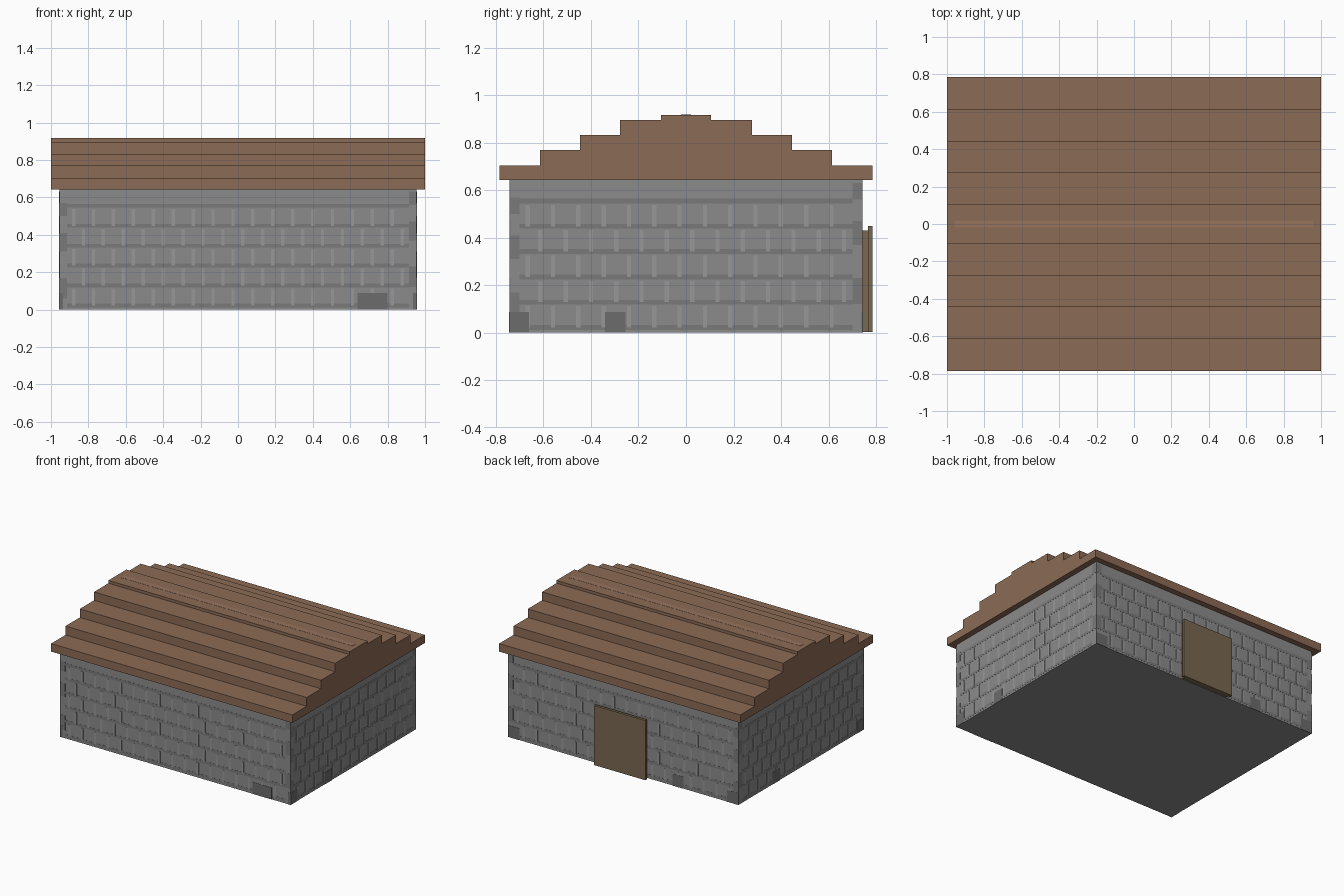
import bpy, bmesh
from mathutils import Matrix, Vector

if "Cube" in bpy.data.objects:
    bpy.data.objects.remove(bpy.data.objects["Cube"])

WX, WY, WH = 0.955, 0.742, 0.645   # wall half sizes and height


def material(name, rgb):
    m = bpy.data.materials.new(name)
    m.diffuse_color = (*rgb, 1)
    m.use_nodes = True
    m.node_tree.nodes["Principled BSDF"].inputs["Base Color"].default_value = m.diffuse_color
    return m


def add_box(bm, lo, hi):
    lo, hi = Vector(lo), Vector(hi)
    size = hi - lo
    bmesh.ops.create_cube(bm, size=1, matrix=Matrix.Translation((lo + hi) / 2)
                          @ Matrix.Diagonal((size.x, size.y, size.z, 1)))


def finish(bm, name, mat):
    bmesh.ops.recalc_face_normals(bm, faces=bm.faces[:])
    mesh = bpy.data.meshes.new(name)
    bm.to_mesh(mesh)
    bm.free()
    mesh.materials.append(mat)
    ob = bpy.data.objects.new(name, mesh)
    bpy.context.collection.objects.link(ob)
    return ob


def box(name, lo, hi, mat):
    bm = bmesh.new()
    add_box(bm, lo, hi)
    return finish(bm, name, mat)


def wall_patch(bm, side, u0, u1, z0, z1, t):
    """Thin patch on a wall; u runs along x (front/back) or y (left/right)."""
    if side in ("front", "back"):
        s = -1 if side == "front" else 1
        ys = sorted((s * (WY - 0.004), s * (WY + t)))
        add_box(bm, (u0, ys[0], z0), (u1, ys[1], z1))
    else:
        s = -1 if side == "left" else 1
        xs = sorted((s * (WX - 0.004), s * (WX + t)))
        add_box(bm, (xs[0], u0, z0), (xs[1], u1, z1))


roof_mat = material("roof_wood", (0.26, 0.145, 0.09))
ridge_mat = material("ridge_wood", (0.31, 0.175, 0.11))
wall_mat = material("stone", (0.26, 0.26, 0.26))
dark_mat = material("dark_stone", (0.195, 0.195, 0.195))
base_mat = material("base_stone", (0.15, 0.15, 0.15))
light_mat = material("light_stone", (0.31, 0.31, 0.31))
door_mat = material("door_wood", (0.19, 0.14, 0.08))

# Walls
box("walls", (-WX, -WY, 0), (WX, WY, WH), wall_mat)

# Stepped roof: one solid extruded from a stair profile
steps = [(0.785, 0.703), (0.615, 0.769), (0.445, 0.833), (0.277, 0.896), (0.106, 0.917)]
half = [(0.785, 0.643)]
for i, (y, z) in enumerate(steps):
    if i:
        half.append((y, steps[i - 1][1]))
    half.append((y, z))
profile = half + [(-y, z) for y, z in reversed(half)]
bm = bmesh.new()
end = bm.faces.new([bm.verts.new((-1, y, z)) for y, z in profile])
ext = bmesh.ops.extrude_face_region(bm, geom=[end], use_keep_orig=True)
bmesh.ops.translate(bm, vec=(2, 0, 0),
                    verts=[v for v in ext["geom"] if isinstance(v, bmesh.types.BMVert)])
finish(bm, "roof", roof_mat)
box("ridge_strip", (-0.96, -0.02, 0.91), (0.96, 0.02, 0.918), ridge_mat)

# Back door: inner leaf and taller outer leaf
box("door_inner", (-0.195, WY - 0.01, 0.003), (0.195, 0.768, 0.43), door_mat)
box("door_outer", (-0.213, 0.766, 0.003), (0.213, 0.785, 0.45), door_mat)

# Stone courses: dark bed joints, light staggered uprights, corner stones
dark, light = bmesh.new(), bmesh.new()
for side, length in (("front", WX), ("back", WX), ("left", WY), ("right", WY)):
    edge = length - 0.042
    for row in range(6):
        z = 0.012 + row * 0.1065
        wall_patch(dark, side, -edge, edge, z, z + 0.02, 0.0008)
        if row == 5:
            continue
        u = -edge + 0.025 + (row % 2) * 0.053
        while u + 0.02 < edge:
            wall_patch(light, side, u, u + 0.018, z + 0.01, z + 0.1, 0.0014)
            u += 0.1065
    for z0, z1 in ((0.06, 0.17), (0.31, 0.41), (0.5, 0.57)):
        wall_patch(dark, side, -length, -edge, z0, z1, 0.0008)
        wall_patch(dark, side, edge, length, z0 + 0.06, z1 + 0.06, 0.0008)
finish(dark, "bed_joints", dark_mat)
finish(light, "upright_joints", light_mat)

# Odd dark stones along the foot of the walls
base = bmesh.new()
for side, u0, u1 in (("front", 0.64, 0.80), ("front", -WX, -0.935), ("front", 0.935, WX),
                     ("right", -WY, -0.66), ("right", -0.34, -0.255),
                     ("back", -0.5, -0.41), ("back", -WX, -0.86), ("back", 0.86, WX),
                     ("left", 0.255, 0.34), ("left", -WY, -0.66)):
    wall_patch(base, side, u0, u1, 0, 0.088, 0.002)
finish(base, "base_stones", base_mat)
